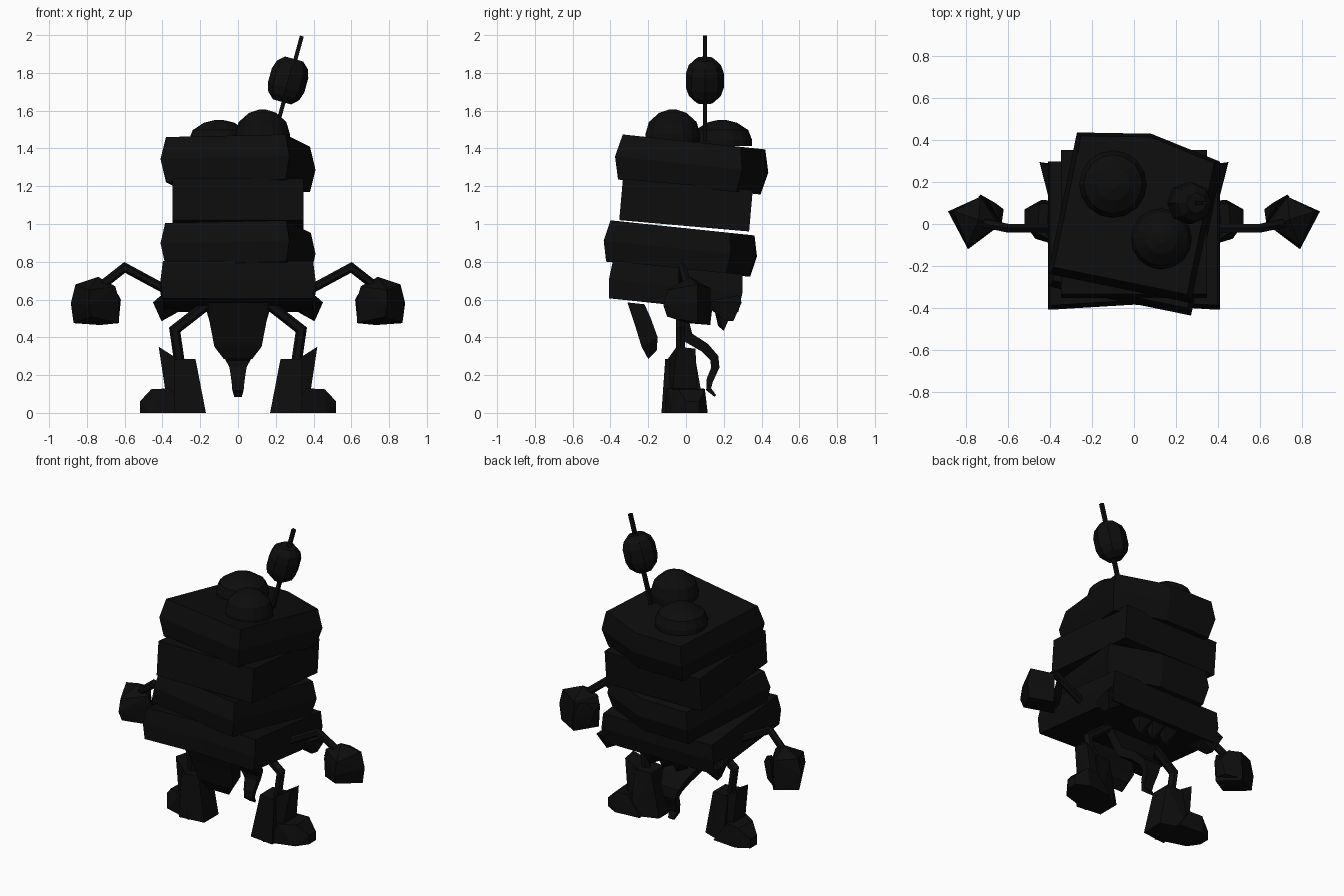
import bpy, bmesh, math
from mathutils import Vector, Matrix

cube = bpy.data.objects.get("Cube")
if cube:
    bpy.data.objects.remove(cube)

black = bpy.data.materials.new("soft black")
black.use_nodes = True
black.diffuse_color = (0.004, 0.004, 0.004, 1)
black.node_tree.nodes["Principled BSDF"].inputs["Base Color"].default_value = (0.004, 0.004, 0.004, 1)


def finish(name, bm):
    bmesh.ops.recalc_face_normals(bm, faces=bm.faces)
    mesh = bpy.data.meshes.new(name)
    bm.to_mesh(mesh)
    bm.free()
    mesh.materials.append(black)
    ob = bpy.data.objects.new(name, mesh)
    bpy.context.collection.objects.link(ob)
    return ob


def loft(name, rings):
    """Skin a list of equal-length point rings and cap both ends."""
    bm = bmesh.new()
    rows = [[bm.verts.new(p) for p in ring] for ring in rings]
    n = len(rows[0])
    for a, b in zip(rows, rows[1:]):
        for i in range(n):
            j = (i + 1) % n
            bm.faces.new((a[i], a[j], b[j], b[i]))
    bm.faces.new(rows[0])
    bm.faces.new(rows[-1])
    return finish(name, bm)


def hull(name, points, side=1):
    """Faceted solid around a few points, mirrored when side is -1."""
    bm = bmesh.new()
    for x, y, z in points:
        bm.verts.new((x * side, y, z))
    res = bmesh.ops.convex_hull(bm, input=bm.verts)
    inside = [v for v in res["geom_interior"] if isinstance(v, bmesh.types.BMVert)]
    bmesh.ops.delete(bm, geom=inside, context="VERTS")
    return finish(name, bm)


def rod(name, points, radius, sides=6):
    """Straight-jointed limb with mitred rings in its own plane."""
    pts = [Vector(p) for p in points]
    rings = []
    for i, p in enumerate(pts):
        d0 = (p - pts[max(i - 1, 0)]).normalized()
        d1 = (pts[min(i + 1, len(pts) - 1)] - p).normalized()
        tangent = (d0 + d1).normalized()
        u = Vector((0, 1, 0))
        v = tangent.cross(u).normalized()
        stretch = 1 / max(0.5, tangent.dot(d1 if d1.length else d0))
        rings.append([p + radius * (math.cos(a) * u + stretch * math.sin(a) * v)
                      for a in (math.tau * (k + 0.5) / sides for k in range(sides))])
    return loft(name, rings)


def slab(name, centre, hx, hy, thick, turn, tilt, front, back, bulge):
    """Stacked layer; front and back are the mid-edge depths."""
    outline = [(-hx, -hy), (0, -front), (hx, -hy), (hx, hy), (0, back), (-hx, hy)]
    levels = [(-0.5, 1 - bulge), (0, 1), (0.5, 1 - bulge)]
    m = (Matrix.Translation(centre) @ Matrix.Rotation(math.radians(-tilt), 4, "X")
         @ Matrix.Rotation(math.radians(turn), 4, "Z"))
    return loft(name, [[m @ Vector((x * s, y * s, thick * h)) for x, y in outline]
                       for h, s in levels])


# Stack of layers
slab("bottom_layer", (0, -0.055, 0.67), 0.41, 0.355, 0.2, 0, 6, 0.33, 0.355, 0.03)
slab("lower_bread", (0, -0.03, 0.87), 0.348, 0.345, 0.22, -11.6, 6, 0.345, 0.41, 0.06)
slab("filling", (0, 0, 1.1), 0.348, 0.345, 0.22, 0, 5, 0.345, 0.345, 0)
slab("upper_bread", (0, 0.03, 1.315), 0.348, 0.345, 0.24, -11.6, 6, 0.345, 0.41, 0.07)


# Domes on the top
def dome(name, centre, radius, height):
    profile = [(1, -0.3), (1, 0), (0.87, 0.5), (0.5, 0.87), (0.15, 1)]
    rings = [[(centre[0] + radius * r * math.cos(math.tau * k / 16),
               centre[1] + radius * r * math.sin(math.tau * k / 16),
               centre[2] + height * h) for k in range(16)] for r, h in profile]
    return loft(name, rings)


dome("front_dome", (0.13, -0.07, 1.475), 0.145, 0.13)
dome("back_dome", (-0.1, 0.19, 1.445), 0.16, 0.105)

# Pick and olive, both along the same leaning axis
rod("pick", [(0.185, 0.1, 1.44), (0.338, 0.1, 1.995)], 0.015, 4)
axis = Matrix.Translation((0.265, 0.1, 1.76)) @ Matrix.Rotation(math.radians(15.5), 4, "Y")
olive_profile = [(0.05, -0.118), (0.085, -0.085), (0.1, -0.04),
                 (0.1, 0.04), (0.085, 0.085), (0.05, 0.118)]
loft("olive", [[axis @ Vector((r * math.cos(math.tau * k / 8), r * math.sin(math.tau * k / 8), z))
                for k in range(8)] for r, z in olive_profile])

# Hanging front tongue: (half width, front y, back y, front z, back z)
tongue = [(0.16, -0.31, -0.22, 0.585, 0.575), (0.15, -0.275, -0.19, 0.48, 0.51),
          (0.125, -0.235, -0.15, 0.35, 0.4), (0.075, -0.2, -0.155, 0.285, 0.33)]
loft("tongue", [[(-w, fy, fz), (w, fy, fz), (w, by, bz), (-w, by, bz)]
                for w, fy, by, fz, bz in tongue])

# Curled tail: (y, z, half width, half thickness, slope of the section)
tail = [(-0.03, 0.55, 0.17, 0.03, 0), (0.01, 0.4, 0.12, 0.03, 0.7), (0.1, 0.345, 0.09, 0.026, 0.9),
        (0.15, 0.29, 0.065, 0.024, 0.5), (0.155, 0.24, 0.045, 0.022, 0),
        (0.125, 0.17, 0.034, 0.018, -0.3), (0.12, 0.125, 0.03, 0.014, 0.4), (0.155, 0.09, 0.02, 0.006, 0.9)]
loft("tail", [[(sx * w, y + sy * t * math.cos(a), z + sy * t * math.sin(a))
               for sx, sy in ((-1, -1), (1, -1), (1, 1), (-1, 1))]
              for y, z, w, t, a in tail])

# Ragged leaf hanging under the back
for i, x in enumerate((-0.1, 0, 0.1)):
    hull("leaf_point_%d" % (i + 1),
         [(x - 0.06, 0.14, 0.59), (x + 0.06, 0.14, 0.59), (x - 0.06, 0.25, 0.57), (x + 0.06, 0.25, 0.57),
          (x - 0.03, 0.17, 0.46), (x + 0.03, 0.2, 0.435), (x, 0.22, 0.48)])

for side, label in ((1, "left"), (-1, "right")):
    # Leaf corner drooping from the bottom layer
    hull(label + "_leaf_corner",
         [(0.28, 0.27, 0.555), (0.28, 0.1, 0.575), (0.4, 0.1, 0.59), (0.45, 0.295, 0.585),
          (0.405, 0.25, 0.485), (0.4, 0.2, 0.49), (0.41, 0.28, 0.62), (0.25, 0.25, 0.6)], side)

    # Arm and fist
    rod(label + "_arm", [(side * 0.34, -0.02, 0.63), (side * 0.6, -0.02, 0.77),
                         (side * 0.74, 0.01, 0.66)], 0.024)
    hull(label + "_fist",
         [(0.65, -0.01, 0.67), (0.73, 0.13, 0.66), (0.86, 0.06, 0.68), (0.79, -0.1, 0.65),
          (0.74, 0.02, 0.72), (0.63, 0.0, 0.6), (0.885, 0.06, 0.58), (0.79, -0.12, 0.57),
          (0.63, 0.01, 0.475), (0.73, 0.13, 0.465), (0.87, 0.06, 0.475), (0.78, -0.1, 0.51)], side)
    hull(label + "_thumb",
         [(0.63, 0.0, 0.62), (0.62, 0.07, 0.6), (0.66, 0.1, 0.66), (0.7, 0.12, 0.65),
          (0.63, 0.02, 0.5), (0.65, 0.08, 0.5), (0.73, 0.14, 0.56), (0.74, 0.13, 0.48)], side)

    # Leg, boot shaft and foot
    rod(label + "_leg", [(side * 0.13, -0.03, 0.6), (side * 0.335, -0.03, 0.44),
                         (side * 0.3, -0.03, 0.2)], 0.028)
    hull(label + "_boot_shaft",
         [(0.17, -0.11, 0), (0.17, 0.04, 0), (0.34, -0.13, 0), (0.34, 0.1, 0),
          (0.225, -0.09, 0.285), (0.225, 0.04, 0.285), (0.34, -0.11, 0.285), (0.34, 0.05, 0.285)], side)
    hull(label + "_boot_cuff",
         [(0.31, -0.1, 0.28), (0.31, 0.04, 0.28), (0.42, -0.05, 0.35), (0.41, 0.05, 0.34),
          (0.385, -0.07, 0.12), (0.385, 0.06, 0.12), (0.28, -0.1, 0.02), (0.28, 0.06, 0.02)], side)
    hull(label + "_foot",
         [(0.27, -0.13, 0), (0.27, 0.1, 0), (0.47, -0.07, 0), (0.44, 0.115, 0),
          (0.52, 0.0, 0), (0.52, 0.07, 0), (0.52, 0.0, 0.06), (0.52, 0.07, 0.06),
          (0.46, -0.04, 0.125), (0.45, 0.1, 0.125), (0.36, -0.1, 0.13), (0.36, 0.09, 0.13)], side)
